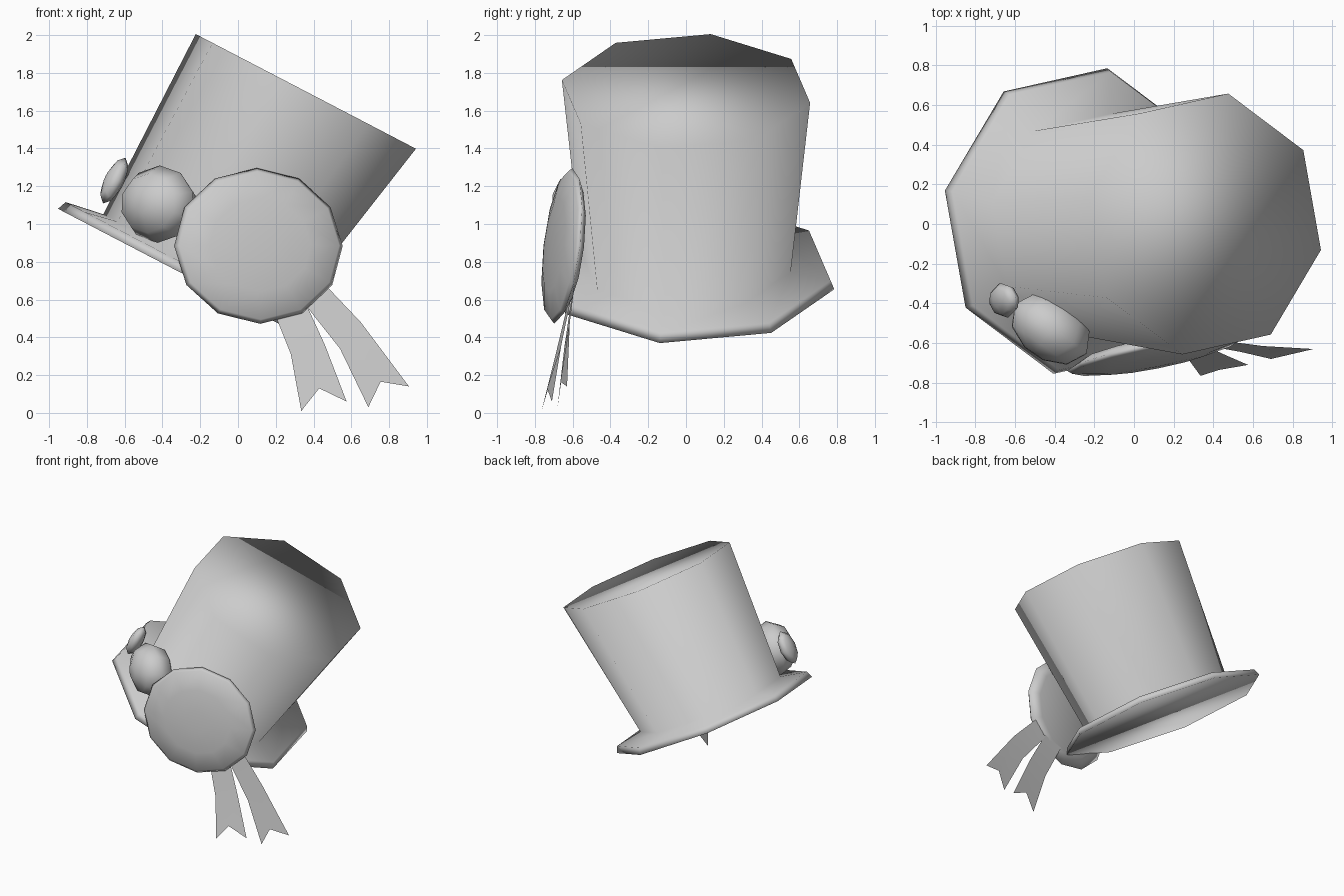
import bpy, math
from mathutils import Vector, Matrix

if "Cube" in bpy.data.objects:
    bpy.data.objects.remove(bpy.data.objects["Cube"])


def add_mesh(name, verts, faces):
    me = bpy.data.meshes.new(name)
    me.from_pydata(verts, [], faces)
    me.update()
    ob = bpy.data.objects.new(name, me)
    bpy.context.collection.objects.link(ob)
    for p in me.polygons:
        p.use_smooth = True
    return ob


def loft(name, rings):
    """Skin a stack of equal rings and cap both ends."""
    n = len(rings[0])
    verts = [v for r in rings for v in r]
    faces = [(k * n + i, k * n + (i + 1) % n, (k + 1) * n + (i + 1) % n, (k + 1) * n + i)
             for k in range(len(rings) - 1) for i in range(n)]
    faces.append(tuple(reversed(range(n))))
    faces.append(tuple(range((len(rings) - 1) * n, len(rings) * n)))
    return add_mesh(name, verts, faces)


# Tilted hat frame
TILT = math.radians(27.5)
U = Vector((math.cos(TILT), 0, -math.sin(TILT)))
N = Vector((math.sin(TILT), 0, math.cos(TILT)))
BASE = Vector((-0.27, 0.0, 0.725))


def hat_ring(r, h, shift=0.0, dy=0.0):
    ring = []
    for i in range(8):
        a = math.radians(-11.25 + 45 * i)
        ring.append(BASE + U * (shift + r * math.cos(a)) + N * h
                    + Vector((0, dy + r * math.sin(a), 0)))
    return ring


# Brim and flared crown in one smooth eight-sided loft
loft("top_hat", [
    hat_ring(0.785, 0.0, 0, 0.015),
    hat_ring(0.765, 0.05, 0, 0.015),
    hat_ring(0.565, 0.085, 0.01),
    hat_ring(0.67, 1.157, 0.107),
])


def pad(name, center, normal, size, segs, profile, roll=0.0):
    """Revolved cushion facing along normal; profile is (radius, depth)."""
    m = Vector(normal).to_track_quat('Z', 'Y').to_matrix() @ Matrix.Rotation(roll, 3, 'Z')
    rings = []
    for r, d in profile:
        rings.append([Vector(center) + m @ Vector((
            size[0] * r * math.cos(math.pi / 2 + 2 * math.pi * i / segs),
            size[1] * r * math.sin(math.pi / 2 + 2 * math.pi * i / segs),
            size[2] * d)) for i in range(segs)])
    return loft(name, rings)


lens = [(0.8, -1), (1, -0.2), (0.95, 0.2), (0.6, 0.8), (0.2, 1)]
ball = [(math.sin(math.radians(t)), -math.cos(math.radians(t))) for t in (15, 50, 90, 130, 165)]

# Rosette and smaller buds at the front
pad("rosette", (0.11, -0.66, 0.885), (0.2, -1, 0.12), (0.455, 0.415, 0.05), 12, lens)
pad("middle_bud", (-0.42, -0.53, 1.105), (-0.57, -0.82, 0.05), (0.23, 0.205, 0.155), 10, ball)
pad("small_bud", (-0.655, -0.385, 1.23), (-0.87, -0.2, 0.45), (0.09, 0.135, 0.05), 8, ball)


# Ribbon tails with notched ends
def tail(name, left, right, notch):
    n = len(left)
    faces = [(i, i + 1, n + i + 1, n + i) for i in range(n - 2)]
    faces.append((n - 2, n - 1, 2 * n, 2 * n - 1, 2 * n - 2))
    return add_mesh(name, left + right + [notch], faces)


tail("ribbon_left",
     [(0.18, -0.63, 0.56), (0.28, -0.69, 0.31), (0.335, -0.765, 0.01)],
     [(0.35, -0.61, 0.60), (0.46, -0.66, 0.36), (0.575, -0.71, 0.06)],
     (0.43, -0.735, 0.13))
tail("ribbon_right",
     [(0.35, -0.61, 0.58), (0.54, -0.645, 0.34), (0.69, -0.68, 0.03)],
     [(0.46, -0.59, 0.68), (0.65, -0.615, 0.48), (0.905, -0.63, 0.14)],
     (0.755, -0.665, 0.165))
